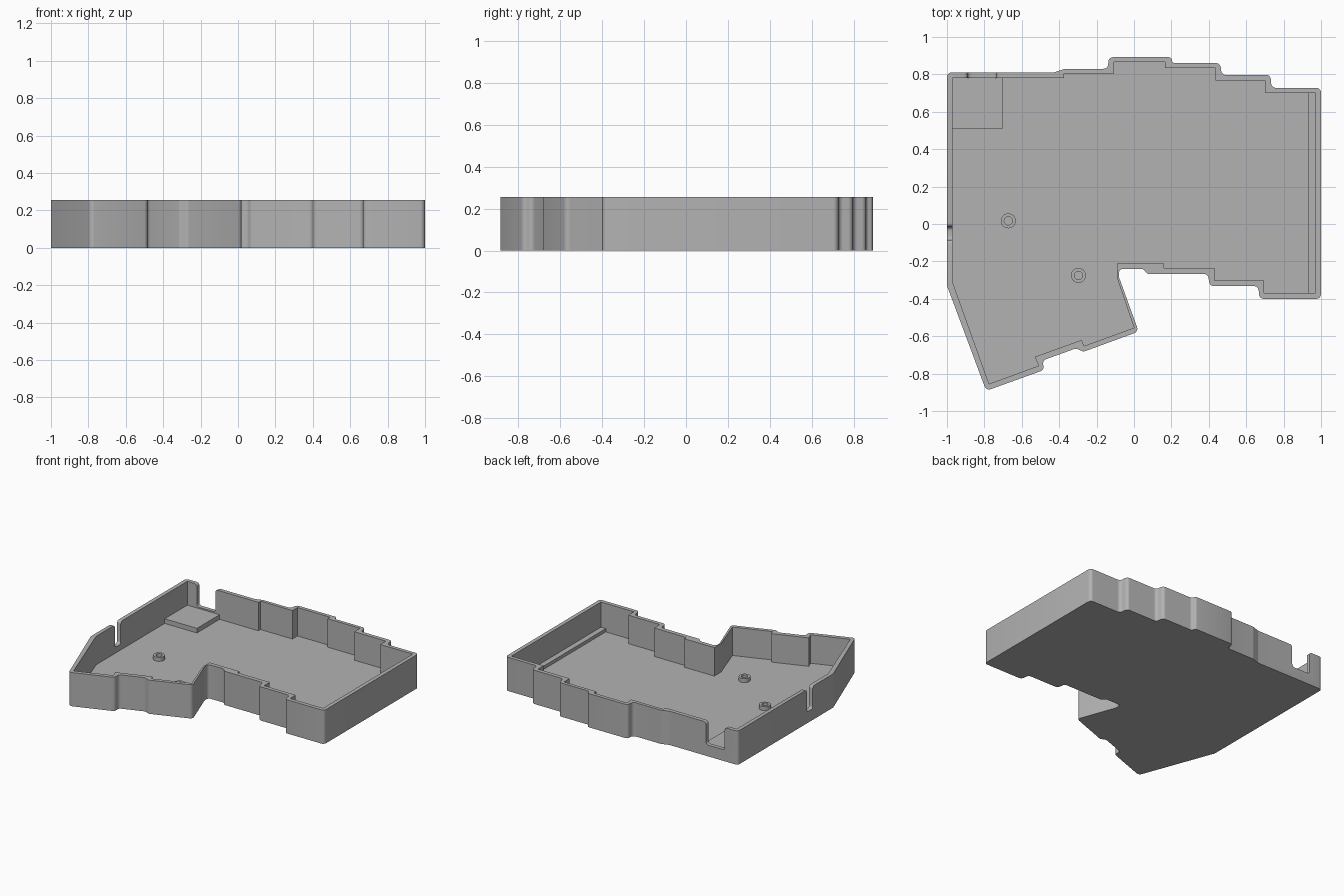
import bpy, bmesh, math
from mathutils import Vector

cube = bpy.data.objects.get("Cube")
if cube:
    bpy.data.objects.remove(cube, do_unlink=True)

HEIGHT, FLOOR, CUT_BOTTOM, PAD_TOP = 0.255, 0.04, 0.085, 0.075

grey = bpy.data.materials.new("case grey")
grey.use_nodes = True
colour = (0.45, 0.45, 0.45, 1)
grey.diffuse_color = colour
grey.node_tree.nodes["Principled BSDF"].inputs["Base Color"].default_value = colour


def fillet(points, radius, steps=5):
    """Round every corner, limited to just under half of the shorter edge."""
    out = []
    n = len(points)
    for i in range(n):
        p = Vector(points[i])
        a, b = Vector(points[i - 1]) - p, Vector(points[(i + 1) % n]) - p
        turn = a.angle(b)
        d = min(radius / math.tan(turn / 2), 0.48 * a.length, 0.48 * b.length)
        s, e = p + a.normalized() * d, p + b.normalized() * d
        r = d * math.tan(turn / 2)
        centre = p + (a.normalized() + b.normalized()).normalized() * math.hypot(r, d)
        u, v = s - centre, e - centre
        for k in range(steps + 1):
            t = k / steps
            arc = u.angle(v)
            out.append(centre + (u * math.sin((1 - t) * arc) + v * math.sin(t * arc)) / math.sin(arc))
    return out


def prism(name, points, low, high, place=lambda p, h: (p[0], p[1], h)):
    """Extrude a flat outline from low to high along the chosen axis."""
    bm = bmesh.new()
    face = bm.faces.new([bm.verts.new(place(p, low)) for p in points])
    ext = bmesh.ops.extrude_face_region(bm, geom=[face])
    move = Vector(place((0, 0), high)) - Vector(place((0, 0), low))
    bmesh.ops.translate(bm, vec=move, verts=[v for v in ext["geom"] if isinstance(v, bmesh.types.BMVert)])
    bmesh.ops.recalc_face_normals(bm, faces=bm.faces)
    mesh = bpy.data.meshes.new(name)
    bm.to_mesh(mesh)
    bm.free()
    mesh.materials.append(grey)
    ob = bpy.data.objects.new(name, mesh)
    bpy.context.collection.objects.link(ob)
    return ob


def carve(target, cutter):
    mod = target.modifiers.new("cut " + cutter.name, "BOOLEAN")
    mod.operation, mod.solver, mod.object = "DIFFERENCE", "EXACT", cutter
    bpy.context.view_layer.objects.active = target
    bpy.ops.object.modifier_apply(modifier=mod.name)
    bpy.data.objects.remove(cutter, do_unlink=True)


def smooth(ob):
    bpy.ops.object.select_all(action="DESELECT")
    ob.select_set(True)
    bpy.context.view_layer.objects.active = ob
    bpy.ops.object.shade_smooth_by_angle(angle=math.radians(30))


def notch_profile(a, b, r):
    """Slot with rounded bottom corners and flared, rounded lips."""
    lip, top = HEIGHT, HEIGHT + 0.1
    pts = [(a - r, top), (a - r, lip)]
    pts += [(a - r + r * math.sin(t), lip - r + r * math.cos(t)) for t in (0.4, 0.8, 1.2, math.pi / 2)]
    bottom = [(a + r - r * math.cos(t), CUT_BOTTOM + r - r * math.sin(t)) for t in (0, 0.4, 0.8, 1.2, math.pi / 2)]
    left = pts + bottom
    return left + [(a + b - x, z) for x, z in reversed(left)]


# Outer and inner outlines
outer = [(-1, 0.81), (-0.43, 0.81), (-0.37, 0.83), (-0.14, 0.83), (-0.135, 0.892), (0.2, 0.892),
         (0.205, 0.86), (0.46, 0.86), (0.47, 0.797), (0.73, 0.797), (0.735, 0.728), (1, 0.728),
         (1, -0.4), (0.67, -0.4), (0.665, -0.332), (0.405, -0.332), (0.395, -0.267), (0.07, -0.267),
         (0.05, -0.24), (-0.08, -0.24), (-0.08, -0.285), (0.025, -0.575), (-0.27, -0.683),
         (-0.31, -0.665), (-0.49, -0.73), (-0.48, -0.78), (-0.79, -0.892), (-1, -0.33)]
inner = [(-0.97, 0.78), (-0.375, 0.78), (-0.375, 0.805), (-0.108, 0.805), (-0.108, 0.865),
         (0.165, 0.865), (0.165, 0.835), (0.435, 0.835), (0.435, 0.767), (0.7, 0.767), (0.7, 0.7),
         (0.97, 0.7), (0.97, -0.37), (0.695, -0.37), (0.695, -0.303), (0.43, -0.303), (0.43, -0.235),
         (0.16, -0.235), (0.16, -0.21), (-0.09, -0.21), (-0.09, -0.29), (0, -0.555), (-0.267, -0.652),
         (-0.28, -0.62), (-0.53, -0.71), (-0.51, -0.758), (-0.775, -0.855), (-0.97, -0.31)]

# Tray: hollowed shell with two cable openings
case = prism("case_tray", fillet(outer, 0.025), 0, HEIGHT)
carve(case, prism("hollow", inner, FLOOR, HEIGHT + 0.1))
carve(case, prism("back_opening", notch_profile(-0.89, -0.735, 0.02), 0.775, 0.9,
                  lambda p, h: (p[0], h, p[1])))
carve(case, prism("side_slot", notch_profile(-0.085, -0.015, 0.02), -1.1, -0.965,
                  lambda p, h: (h, p[0], p[1])))
smooth(case)

# Raised board rest in the back corner and ledge along the end wall
prism("board_rest", [(-0.975, 0.51), (-0.7, 0.51), (-0.7, 0.785), (-0.975, 0.785)], FLOOR - 0.01, PAD_TOP)
prism("end_ledge", [(0.93, -0.372), (0.975, -0.372), (0.975, 0.702), (0.93, 0.702)], FLOOR - 0.01, 0.065)


# Hollow screw posts
def circle(x, y, r, n=32):
    return [(x + r * math.cos(2 * math.pi * k / n), y + r * math.sin(2 * math.pi * k / n)) for k in range(n)]


for i, (x, y) in enumerate([(-0.672, 0.017), (-0.297, -0.275)]):
    post = prism(f"screw_post_{i + 1}", circle(x, y, 0.04), FLOOR - 0.01, FLOOR + 0.03)
    carve(post, prism("screw_hole", circle(x, y, 0.022), FLOOR, HEIGHT))
    smooth(post)
